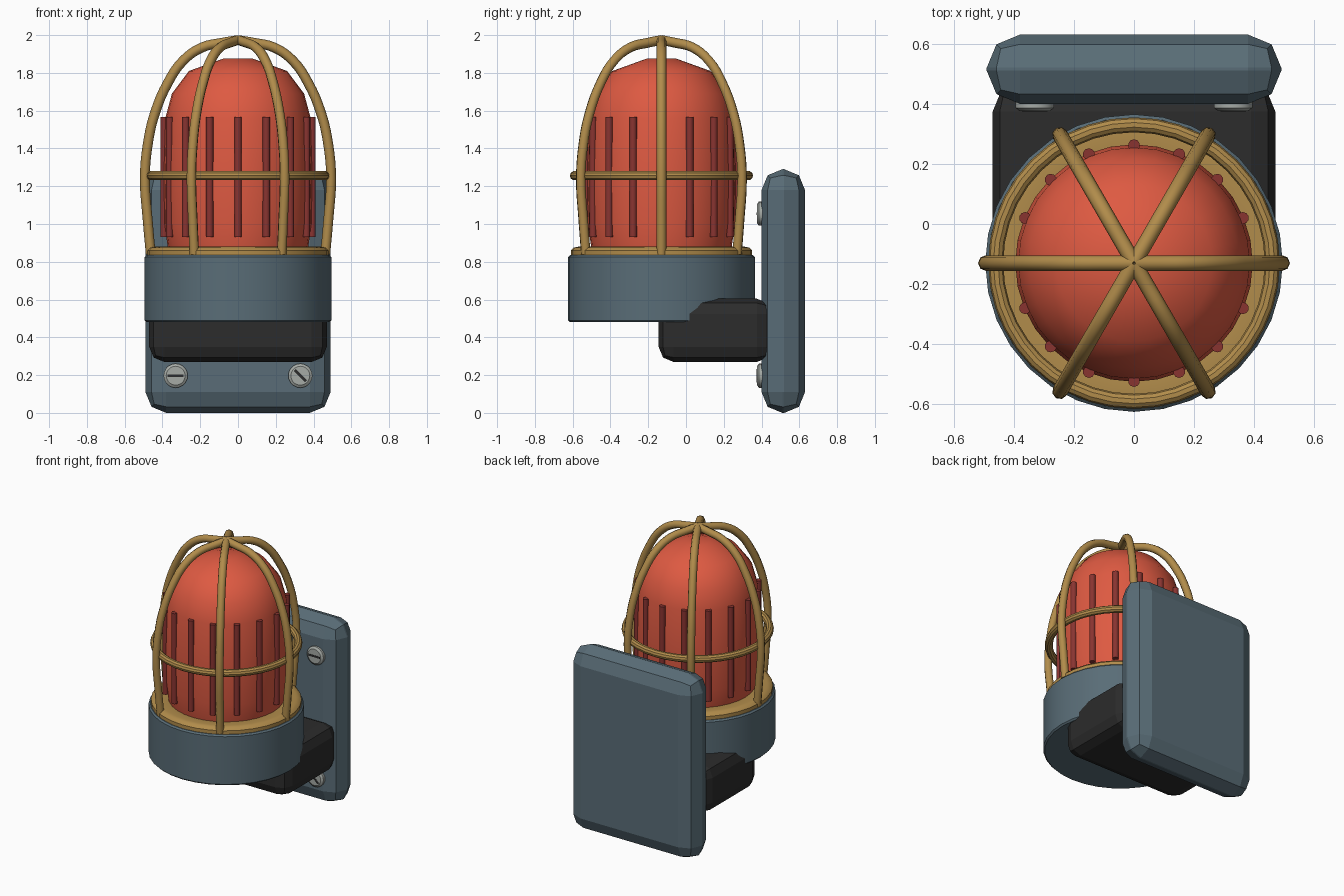
import bpy, bmesh, math
from mathutils import Matrix, Vector

if "Cube" in bpy.data.objects:
    bpy.data.objects.remove(bpy.data.objects["Cube"], do_unlink=True)

AXIS_Y = -0.13  # the lamp's vertical axis


def material(name, r, g, b):
    m = bpy.data.materials.new(name)
    m.use_nodes = True
    m.diffuse_color = (r, g, b, 1)
    m.node_tree.nodes["Principled BSDF"].inputs["Base Color"].default_value = (r, g, b, 1)
    return m


steel = material("blue grey steel", 0.100, 0.152, 0.184)
black = material("black rubber", 0.025, 0.025, 0.025)
red = material("red glass", 0.730, 0.102, 0.054)
dark_red = material("dark red", 0.250, 0.034, 0.030)
brass = material("brass", 0.440, 0.262, 0.070)
silver = material("silver", 0.380, 0.405, 0.380)


def smooth(obj, angle=35):
    bpy.ops.object.select_all(action="DESELECT")
    obj.select_set(True)
    bpy.context.view_layer.objects.active = obj
    bpy.ops.object.shade_smooth_by_angle(angle=math.radians(angle))


def finish(bm, name, mat):
    bmesh.ops.recalc_face_normals(bm, faces=bm.faces)
    mesh = bpy.data.meshes.new(name)
    bm.to_mesh(mesh)
    bm.free()
    mesh.materials.append(mat)
    obj = bpy.data.objects.new(name, mesh)
    bpy.context.collection.objects.link(obj)
    return obj


def box(name, centre, size, mat, bevel=0, turn=0):
    bm = bmesh.new()
    bmesh.ops.create_cube(bm, size=1)
    bmesh.ops.scale(bm, vec=size, verts=bm.verts)
    if bevel:
        bmesh.ops.bevel(bm, geom=bm.edges[:], offset=bevel, segments=2,
                        profile=0.5, affect="EDGES")
    obj = finish(bm, name, mat)
    obj.matrix_world = Matrix.Translation(centre) @ Matrix.Rotation(turn, 4, "Y")
    return obj


def lathe(name, profile, mat, steps=32, closed=False):
    """Turn a (radius, height) profile around z."""
    bm = bmesh.new()
    verts = [bm.verts.new((r, 0, z)) for r, z in profile]
    pairs = list(zip(verts, verts[1:]))
    if closed:
        pairs.append((verts[-1], verts[0]))
    edges = [bm.edges.new(p) for p in pairs]
    bmesh.ops.spin(bm, geom=verts + edges, axis=(0, 0, 1), cent=(0, 0, 0),
                   angle=math.tau, steps=steps)
    bmesh.ops.remove_doubles(bm, verts=bm.verts, dist=0.0005)
    obj = finish(bm, name, mat)
    obj.location.y = AXIS_Y
    smooth(obj)
    return obj


# Wall plate and arm
box("wall_plate", (0, 0.515, 0.645), (0.98, 0.23, 1.29), steel, bevel=0.11)
box("support_arm", (0, 0.155, 0.437), (0.94, 0.60, 0.335), black, bevel=0.08)

# Lamp base and its brass collar
lathe("lamp_base", [(0, 0.48), (0.485, 0.48), (0.495, 0.49), (0.495, 0.825),
                    (0.485, 0.835), (0, 0.835)], steel)
lathe("collar", [(0.36, 0.82), (0.48, 0.82), (0.48, 0.86), (0.465, 0.875),
                 (0.44, 0.88), (0.36, 0.87)], brass, closed=True)

# Glass dome
lathe("glass_dome", [(0.36, 0.83), (0.372, 0.88), (0.39, 1.0), (0.395, 1.25),
                     (0.385, 1.56), (0.35, 1.69), (0.26, 1.81), (0.08, 1.875),
                     (0, 1.877)], red)

# Ribs around the dome
bm = bmesh.new()
for i in range(16):
    a = math.tau * i / 16
    spot = Matrix.Translation((0.392 * math.cos(a), 0.392 * math.sin(a), 1.248))
    bmesh.ops.create_cone(bm, cap_ends=True, segments=10, radius1=0.02, radius2=0.02,
                          depth=0.636, matrix=spot)
ribs = finish(bm, "dome_ribs", dark_red)
ribs.location.y = AXIS_Y
smooth(ribs, 40)

# Cage bars: one path, repeated around the axis
path = [(0.462, 0.84), (0.478, 1.02), (0.493, 1.24), (0.478, 1.42), (0.442, 1.58),
        (0.37, 1.75), (0.29, 1.865), (0.19, 1.935), (0.08, 1.96), (0, 1.974)]
curve = bpy.data.curves.new("cage_bars", "CURVE")
curve.dimensions = "3D"
curve.bevel_depth = 0.026
curve.bevel_resolution = 2
curve.resolution_u = 4
curve.use_fill_caps = True
for i in range(6):
    a = math.tau * i / 6
    spline = curve.splines.new("BEZIER")
    spline.bezier_points.add(len(path) - 1)
    for point, (r, z) in zip(spline.bezier_points, path):
        point.co = Vector((r * math.cos(a), r * math.sin(a), z))
        point.handle_left_type = point.handle_right_type = "AUTO"
curve.materials.append(brass)
bars = bpy.data.objects.new("cage_bars", curve)
bpy.context.collection.objects.link(bars)
bars.location.y = AXIS_Y
bpy.ops.object.select_all(action="DESELECT")
bars.select_set(True)
bpy.context.view_layer.objects.active = bars
bpy.ops.object.convert(target="MESH")
smooth(bars, 50)

# Hoop tying the bars together
hoop = [(0.46 + 0.025 * math.cos(math.tau * k / 10),
         1.256 + 0.025 * math.sin(math.tau * k / 10)) for k in range(10)]
lathe("cage_hoop", hoop, brass, steps=40, closed=True).data.update()

# Slotted screws in the plate corners
for side, x in (("right", -0.33), ("left", 0.33)):
    for level, z in (("lower", 0.197), ("upper", 1.055)):
        head = lathe(f"{level}_{side}_screw",
                     [(0, 0), (0.064, 0), (0.064, 0.022), (0.05, 0.032), (0, 0.032)],
                     silver, steps=20)
        head.location = (x, 0.408, z)
        head.rotation_euler.x = math.pi / 2
        diagonal = side == "left" and level == "lower"
        box(f"{level}_{side}_screw_slot", (x, 0.376, z), (0.085, 0.003, 0.014), black,
            turn=math.radians(45 if diagonal else 0))
